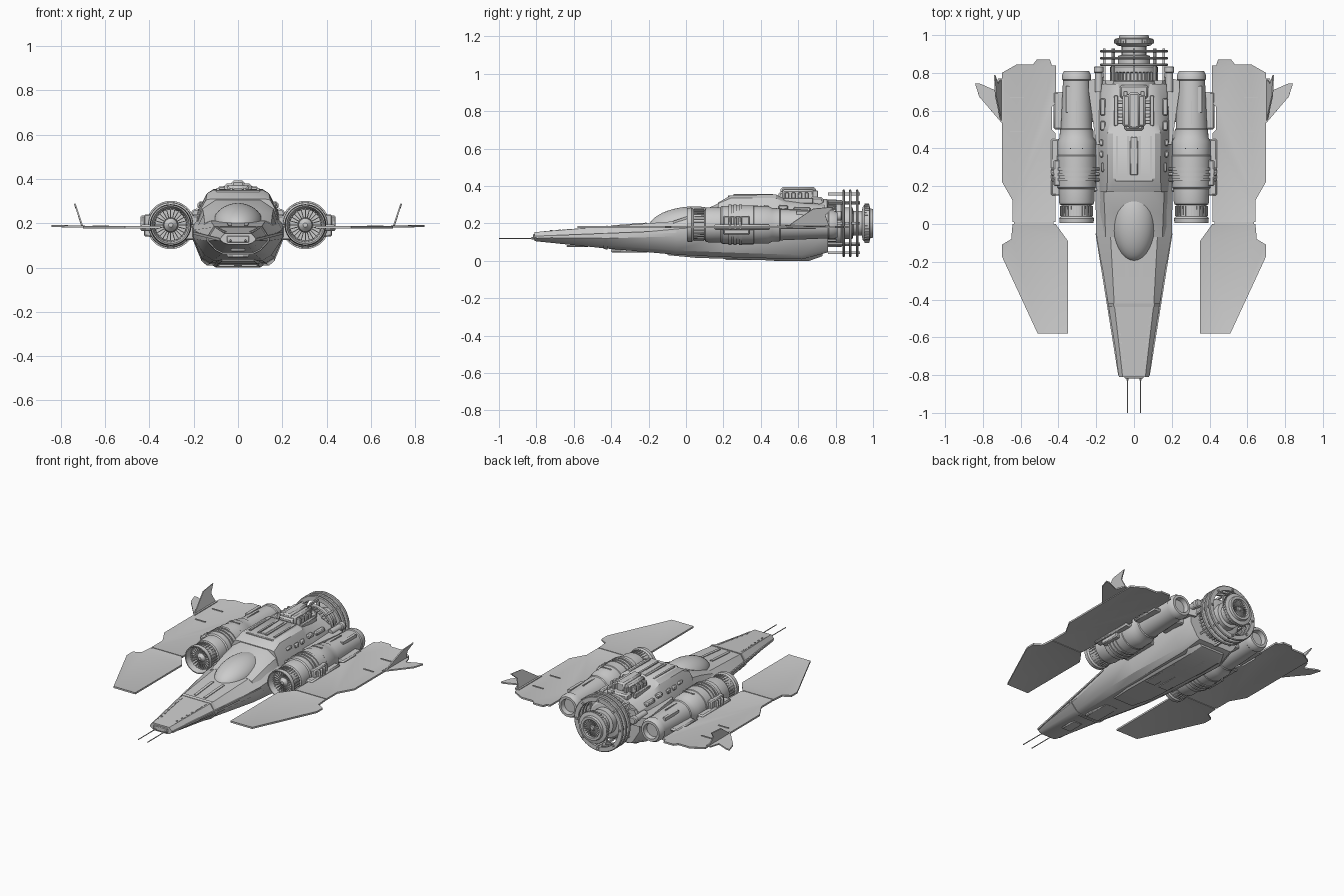
import bpy, bmesh
from math import sin, cos, pi, radians
from mathutils import Matrix, Vector


def finish(name, bm, mirror=False, bevel=0):
    bmesh.ops.recalc_face_normals(bm, faces=bm.faces[:])
    me = bpy.data.meshes.new(name)
    bm.to_mesh(me)
    bm.free()
    me.polygons.foreach_set("use_smooth", [True] * len(me.polygons))
    me.set_sharp_from_angle(angle=radians(28))
    ob = bpy.data.objects.new(name, me)
    bpy.context.collection.objects.link(ob)
    if bevel:
        m = ob.modifiers.new("bevel", 'BEVEL')
        m.width, m.segments = bevel, 1
    if mirror:
        ob.modifiers.new("mirror", 'MIRROR').use_mirror_merge = False
    return ob


def skin(bm, rings, closed=False):
    """Join rings of points into a skin, capping the ends unless closed."""
    vs = [[bm.verts.new(p) for p in r] for r in rings]
    n = len(vs[0])
    for a, b in zip(vs, vs[1:] + (vs[:1] if closed else [])):
        for i in range(n):
            j = (i + 1) % n
            bm.faces.new((a[i], a[j], b[j], b[i]))
    if not closed:
        bm.faces.new(vs[0])
        bm.faces.new(vs[-1])


def lathe(name, prof, cx=0, cz=0.2, seg=40, mirror=False, closed=False):
    """Revolve (y, radius) points about an axis along y."""
    bm = bmesh.new()
    skin(bm, [[(cx + r * cos(2 * pi * i / seg), y, cz + r * sin(2 * pi * i / seg))
               for i in range(seg)] for y, r in prof], closed)
    return finish(name, bm, mirror)


def loft(name, stations):
    """Loft half sections of (x, z) points, given bottom to top, along y."""
    bm = bmesh.new()
    skin(bm, [[(x, y, z) for x, z in h] + [(-x, y, z) for x, z in reversed(h)]
              for y, h in stations])
    return finish(name, bm)


def boxes(name, items, mirror=False, bevel=0):
    """Boxes given as (x, y, z, size x, size y, size z)."""
    bm = bmesh.new()
    for x, y, z, a, b, c in items:
        bmesh.ops.create_cube(bm, size=1, matrix=Matrix.Translation((x, y, z)) @ Matrix.Diagonal((a, b, c, 1)))
    return finish(name, bm, mirror, bevel)


def radial(name, n, cx, cz, r0, r1, y0, y1, w, mirror=False):
    """Ring of n blades or rods about an axis along y."""
    bm = bmesh.new()
    for i in range(n):
        m = (Matrix.Translation((cx, (y0 + y1) / 2, cz)) @ Matrix.Rotation(2 * pi * i / n, 4, 'Y')
             @ Matrix.Translation(((r0 + r1) / 2, 0, 0)) @ Matrix.Diagonal((r1 - r0, y1 - y0, w, 1)))
        bmesh.ops.create_cube(bm, size=1, matrix=m)
    return finish(name, bm, mirror)


def plate(name, pts, thick, rim=0):
    """Mirrored plate from 3D outline points, with an optional raised rim."""
    bm = bmesh.new()
    f = bm.faces.new([bm.verts.new(p) for p in pts])
    f.normal_update()
    nrm = f.normal.copy()
    ext = bmesh.ops.extrude_face_region(bm, geom=[f])["geom"]
    bmesh.ops.translate(bm, vec=nrm * thick, verts=[v for v in ext if isinstance(v, bmesh.types.BMVert)])
    bmesh.ops.translate(bm, vec=-nrm * thick / 2, verts=bm.verts[:])
    bmesh.ops.recalc_face_normals(bm, faces=bm.faces[:])
    if rim:
        big = [g for g in bm.faces if len(g.verts) == len(pts)]
        bmesh.ops.inset_individual(bm, faces=big, thickness=rim, depth=-0.002)
    return finish(name, bm, True)


# Hull: faceted wedge from nose to tail
loft("hull", [
    (-.81, [(.045, .105), (.065, .112), (.08, .124), (.08, .132), (.06, .153)]),
    (-.42, [(.07, .065), (.10, .08), (.137, .12), (.137, .135), (.105, .183)]),
    (-.05, [(.11, .032), (.15, .055), (.20, .13), (.20, .17), (.125, .212)]),
    (.20, [(.125, .02), (.165, .045), (.205, .14), (.205, .19), (.16, .24)]),
    (.62, [(.14, .008), (.165, .03), (.21, .14), (.21, .19), (.17, .26)]),
    (.76, [(.12, .045), (.14, .06), (.19, .14), (.19, .20), (.15, .27)])])
loft("nose_collar", [
    (-.44, [(.07, .062), (.10, .077), (.139, .118), (.139, .136), (.106, .184)]),
    (-.42, [(.073, .061), (.103, .076), (.142, .118), (.142, .137), (.109, .188)])])
loft("belly_keel", [
    (-.10, [(.07, .03), (.085, .05)]), (.05, [(.09, .016), (.11, .04)]),
    (.50, [(.10, .0), (.13, .02)]), (.66, [(.10, .0), (.13, .02)]),
    (.73, [(.08, .025), (.11, .05)])])
boxes("belly_panels", [(.05, .30, .008, .07, .18, .008), (.05, .55, .0015, .07, .16, .003)], True)

# Cockpit surround, canopy and cabin
loft("cockpit_surround", [
    (-.07, [(.19, .15), (.15, .20), (.12, .212)]),
    (.06, [(.195, .16), (.155, .24), (.10, .255)]),
    (.17, [(.195, .17), (.16, .265), (.10, .305)]),
    (.22, [(.195, .17), (.16, .27), (.10, .31)])])
bm = bmesh.new()
bmesh.ops.create_uvsphere(bm, u_segments=36, v_segments=20, radius=1,
    matrix=Matrix.Translation((0, 0, .2)) @ Matrix.Rotation(radians(7), 4, 'X') @ Matrix.Diagonal((.112, .2, .088, 1)))
finish("canopy", bm)
loft("cabin", [
    (.17, [(.19, .18), (.165, .27), (.145, .305), (.12, .31)]),
    (.24, [(.195, .18), (.175, .26), (.14, .335), (.11, .35)]),
    (.48, [(.20, .18), (.18, .26), (.14, .335), (.11, .355)]),
    (.53, [(.20, .18), (.18, .26), (.13, .31), (.085, .33)]),
    (.74, [(.20, .18), (.17, .26), (.125, .29), (.085, .30)])])
boxes("cabin_roof_ribs", [(x, .36, .354, .012, .21, .008) for x in (.03, .09)], True)
boxes("cabin_roof_panel", [(0, .36, .352, .04, .2, .01), (0, .235, .34, .2, .02, .02)], bevel=.003)
boxes("roof_machinery", [(0, .60, .335, .12, .17, .09), (0, .52, .345, .10, .05, .05),
                         (0, .60, .36, .06, .19, .066), (0, .70, .315, .15, .07, .05)], bevel=.01)
boxes("roof_machinery_details", [(.07, y, .345, .035, .02, .04) for y in (.54, .575, .61, .645)]
      + [(.095, .60, .32, .02, .16, .03), (.045, .68, .35, .02, .05, .05)], True, .003)
boxes("cabin_side_vents", [(.172, y, .28, .02, .035, .03) for y in (.37, .43)]
      + [(.165, .30, .285, .02, .05, .02), (.165, .52, .285, .03, .05, .025),
         (.165, .62, .275, .03, .09, .025)], True, .006)

# Rear flank strakes and side canisters
plate("rear_strake", [(.16, .42, .21), (.20, .42, .21), (.24, .70, .21), (.24, .76, .21), (.16, .78, .21)], .06)
lathe("rear_canister", [(.70, .02), (.80, .02), (.805, .026), (.83, .026), (.835, .02)], .187, .24, 16, True)

# Nose details and guns
lathe("gun_barrel", [(-1, .003), (-.83, .003), (-.825, .006), (-.80, .006)], .034, .12, 10, True)
boxes("nose_tip_block", [(0, -.812, .128, .1, .012, .03)], bevel=.003)


def nose_rail(name, x0, y0, z0, x1, y1, z1, w, mirror=True):
    bm = bmesh.new()
    skin(bm, [[(x + a * w, y, z + b) for a, b in ((-1, -.008), (1, -.008), (1, .004), (-1, .004))]
              for x, y, z in ((x0, y0, z0), (x1, y1, z1))])
    return finish(name, bm, mirror)


nose_rail("nose_rail", .035, -.40, .185, .04, -.21, .2, .009)
nose_rail("nose_edge_strip", .062, -.76, .154, .085, -.46, .178, .004)
nose_rail("nose_chine", .080, -.80, .128, .2, -.05, .158, .004)
boxes("nose_studs", [(.055 + .03 * i / 5, -.72 + .045 * i, .160 + .0032 * i, .007, .012, .008)
                     for i in range(6)], True)
boxes("nose_underside_step", [(0, -.30, .055, .1, .2, .02), (0, -.58, .079, .07, .12, .012)], bevel=.006)

# Main rear engine with open rings
lathe("engine_core", [(.68, .12), (.72, .13), (.755, .13), (.76, .118), (.80, .118), (.805, .126), (.83, .126),
      (.845, .11), (.85, .085), (.89, .085), (.895, .065), (.94, .065), (.945, .088), (.955, .1), (.98, .102),
      (.985, .08), (1, .076), (1, .06), (.965, .055), (.965, .03), (.99, .012)], seg=48)
radial("engine_core_fins", 36, 0, .2, .11, .127, .76, .805, .008)
radial("engine_cap_ribs", 40, 0, .2, .09, .105, .955, .978, .006)
radial("engine_nozzle_vanes", 24, 0, .2, .02, .06, .963, .99, .004)
for i, y in enumerate((.843, .878, .915)):
    lathe(f"engine_ring_{i + 1}", [(y - .007, .148), (y - .007, .175), (y - .003, .18), (y + .003, .18),
          (y + .007, .175), (y + .007, .148)], seg=56, closed=True)
radial("ring_tie_rods", 8, 0, .2, .150, .164, .76, .93, .012)
radial("ring_spokes", 4, 0, .2, .06, .155, .836, .85, .02)

# Side engine nacelles
NX, NZ = .304, .192
lathe("nacelle", [(.03, .01), (.05, .03), (.08, .034), (.08, .07), (.03, .078), (.005, .084), (.005, .09),
      (.03, .092), (.04, .083), (.10, .08), (.105, .09), (.12, .094), (.185, .094), (.192, .101), (.30, .104),
      (.36, .104), (.364, .101), (.44, .1), (.46, .09), (.50, .088), (.505, .083), (.76, .072), (.765, .077),
      (.79, .076), (.81, .066), (.81, .05), (.78, .045), (.78, .015)], NX, NZ, 40, True)
radial("nacelle_intake_vanes", 24, NX, NZ, .03, .074, .045, .08, .004, True)
radial("nacelle_lip_ribs", 32, NX, NZ, .07, .087, .042, .095, .006, True)
for i, y in enumerate((.235, .263, .291)):
    lathe(f"nacelle_band_{i + 1}", [(y - .008, .09), (y - .008, .109), (y + .008, .109), (y + .008, .09)],
          NX, NZ, 40, True, True)
boxes("nacelle_clamps", [(x, y, .20, .07, .018, .07) for x in (.405, .215) for y in (.235, .263, .291)]
      + [(.40, .27, .19, .05, .14, .1)], True, .006)
boxes("nacelle_top_strips", [(NX, .59, .272, .006, .12, .008), (NX, .40, .293, .07, .006, .006),
                             (.35, .66, .255, .02, .14, .02)], True)
boxes("nacelle_pylon", [(.22, .30, .16, .12, .26, .07), (.23, .62, .17, .08, .16, .05),
                        (.40, .30, .18, .08, .30, .03), (.385, .60, .18, .08, .2, .02)], True, .008)

# Flat wings with raised rims
WZ = .181
flat = lambda pts: [(x, y, WZ) for x, y in pts]
plate("rear_wing", flat([(.415, .01), (.643, .01), (.643, .125), (.70, .225), (.70, .80), (.62, .845), (.535, .845),
      (.515, .87), (.445, .87), (.435, .84), (.413, .84), (.413, .64), (.435, .62), (.435, .50), (.415, .48)]),
      .011, .011)
plate("front_wing", flat([(.415, 0), (.643, 0), (.65, -.08), (.70, -.11), (.70, -.17), (.51, -.58), (.35, -.58),
      (.35, -.09)]), .011, .011)
boxes("wing_joint", [(.53, .005, WZ, .21, .02, .005)], True)
boxes("wing_slats", [(.62, y, WZ + .005, .075, .007, .006) for y in (.49, .67)], True)

# Wingtip fins: one flat, one upright
plate("wingtip_flat_fin", [(.69, .53, .185), (.705, .54, .185), (.82, .675, .187), (.842, .745, .187),
      (.82, .745, .187), (.74, .71, .186), (.72, .77, .185), (.69, .77, .185)], .009)
plate("wingtip_upright_fin", [(.702, .54, .183), (.733, .68, .278), (.738, .79, .288), (.722, .745, .245),
      (.704, .765, .186)], .007)
